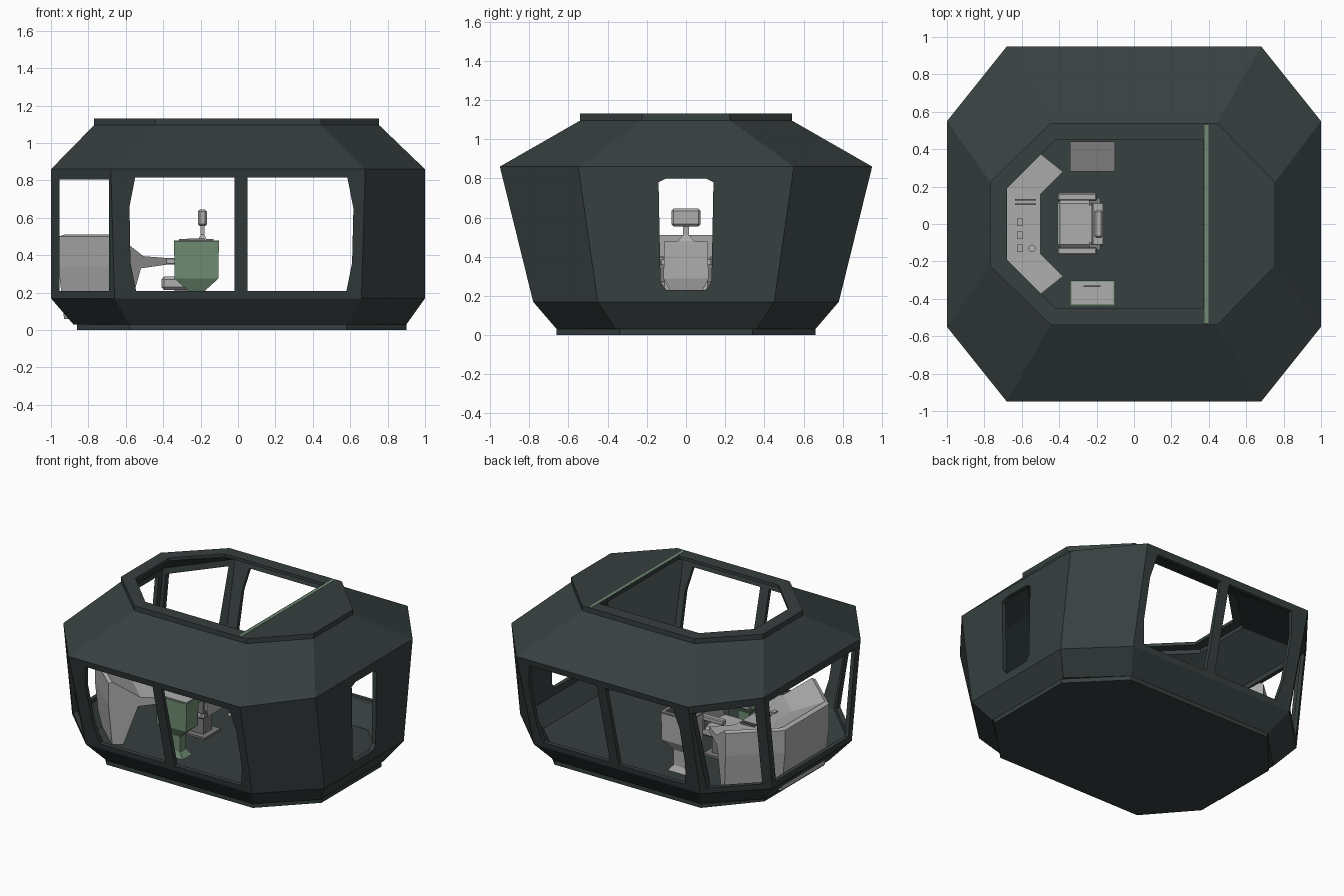
import bpy, bmesh, math
from mathutils import Vector

if "Cube" in bpy.data.objects:
    bpy.data.objects.remove(bpy.data.objects["Cube"])


def mat(name, c):
    m = bpy.data.materials.new(name)
    m.diffuse_color = (*c, 1)
    m.use_nodes = True
    m.node_tree.nodes["Principled BSDF"].inputs["Base Color"].default_value = m.diffuse_color
    return m


DARK = mat("dark slate", (0.038, 0.050, 0.050))
LIGHT = mat("light grey", (0.42, 0.42, 0.42))
MID = mat("mid grey", (0.20, 0.20, 0.20))
GREEN = mat("sage green", (0.16, 0.26, 0.17))


def finish(name, bm, m):
    bmesh.ops.recalc_face_normals(bm, faces=bm.faces[:])
    me = bpy.data.meshes.new(name)
    bm.to_mesh(me)
    bm.free()
    me.materials.append(m)
    ob = bpy.data.objects.new(name, me)
    bpy.context.scene.collection.objects.link(ob)
    return ob


def loft(name, rings, m):
    """Skin a stack of equal-length closed rings and cap both ends."""
    bm = bmesh.new()
    rows = [[bm.verts.new(p) for p in r] for r in rings]
    n = len(rows[0])
    for a, b in zip(rows, rows[1:]):
        for i in range(n):
            bm.faces.new((a[i], a[(i + 1) % n], b[(i + 1) % n], b[i]))
    bm.faces.new(rows[0])
    bm.faces.new(rows[-1])
    return finish(name, bm, m)


def box(name, x, y, z, m, bevel=0):
    ring = lambda h: [(x[0], y[0], h), (x[1], y[0], h), (x[1], y[1], h), (x[0], y[1], h)]
    ob = loft(name, [ring(z[0]), ring(z[1])], m)
    if bevel:
        mod = ob.modifiers.new("bevel", "BEVEL")
        mod.width, mod.segments = bevel, 1
    return ob


def prism(name, pts, axis, lo, hi, m=DARK):
    """Extrude a 2D outline along an axis."""
    put = lambda p, h: p[:axis] + (h,) + p[axis:]
    return loft(name, [[put(p, lo) for p in pts], [put(p, hi) for p in pts]], m)


def octagon(x0, x1, ye, xf, y, z):
    """End faces at x0/x1 with half width ye; side faces at +-y with half width xf."""
    return [(x1, -ye, z), (x1, ye, z), (xf, y, z), (-xf, y, z),
            (x0, ye, z), (x0, -ye, z), (-xf, -y, z), (xf, -y, z)]


# Hollow cabin shell
shell = loft("cabin_shell", [
    octagon(-.88, .90, .36, .58, .66, .03),
    octagon(-1, 1, .45, .66, .78, .17),
    octagon(-1, 1, .55, .68, .95, .86),
    octagon(-.77, .755, .225, .445, .54, 1.095),
    octagon(-.77, .755, .225, .445, .54, 1.13)], DARK)
sol = shell.modifiers.new("thickness", "SOLIDIFY")
sol.thickness, sol.offset = .035, -1

# Openings cut from the shell
R = [(.05, .21), (.58, .21), (.61, .36), (.617, .65), (.585, .815), (.05, .815)]
L = [(-.02, .21), (-.545, .21), (-.575, .36), (-.58, .66), (-.55, .815), (-.02, .815)]
door = [(-.10, .23), (.10, .23), (.13, .27), (.14, .78), (.10, .80), (-.10, .80), (-.14, .78), (-.13, .27)]
hole = [(.37, -.45), (.37, .45), (-.42, .45), (-.68, .19), (-.68, -.19), (-.42, -.45)]
cutters = [
    prism("cut_right_window", R, 1, -2, 2),
    prism("cut_left_window", L, 1, -2, 2),
    prism("cut_corner_window", [(-.955, .21), (-.69, .21), (-.69, .805), (-.955, .805)], 1, -2, 2),
    prism("cut_door_window", door, 0, .5, 1.5),
    prism("cut_end_window", [(-.41, .21), (.41, .21), (.49, .81), (-.49, .81)], 0, -1.5, -.957),
    prism("cut_roof", hole, 2, .95, 1.4)]
for c in cutters:
    c.hide_render = True
    b = shell.modifiers.new("cut", "BOOLEAN")
    b.object, b.operation, b.solver = c, "DIFFERENCE", "EXACT"
dg = bpy.context.evaluated_depsgraph_get()
me = bpy.data.meshes.new_from_object(shell.evaluated_get(dg))
shell.modifiers.clear()
shell.data = me
for c in cutters:
    bpy.data.objects.remove(c)

# Base plate and green roof strip
loft("base_plate", [octagon(-.86, .90, .34, .58, .66, z) for z in (0, .045)], DARK)
box("roof_strip", (.378, .398), (-.53, .53), (1.10, 1.1315), GREEN)

# Wrap-around console: one profile swept along a C-shaped plan
prof = [(.50, .35), (.50, .385), (.70, .395), (.80, .445), (.93, .51), (.96, .50),
        (.96, .34), (.93, .06), (.84, .06), (.72, .33)]


def plan(d, k):
    t = (d - .5) / .46
    end, cor = (-.38 - .29 * t, .28 + .23 * t), (-d, .16 + .09 * t)
    x, y = end if k in (0, 3) else cor
    return x, (y if k < 2 else -y)


loft("control_console", [[(*plan(d, k), z) for d, z in prof] for k in range(4)], LIGHT)

# Console controls
for i, y in enumerate((.01, -.06, -.13)):
    box(f"console_button_{i}", (-.625, -.595), (y - .02, y + .02), (.385, .40), LIGHT)
for i, y in enumerate((.105, .13)):
    box(f"console_slider_{i}", (-.635, -.525), (y - .004, y + .004), (.385, .40), MID)
dial = [(-.545 + .02 * math.cos(a * math.pi / 6), -.13 + .02 * math.sin(a * math.pi / 6)) for a in range(12)]
prism("console_dial", dial, 2, .38, .397, LIGHT)

# Operator chair
box("seat_cushion", (-.41, -.19), (-.125, .125), (.215, .285), LIGHT, .015)
loft("seat_back", [
    [(-.24, -.085, .24), (-.18, -.085, .23), (-.18, .085, .23), (-.24, .085, .24)],
    [(-.23, -.115, .29), (-.165, -.115, .29), (-.165, .115, .29), (-.23, .115, .29)],
    [(-.22, -.11, .48), (-.165, -.11, .48), (-.165, .11, .48), (-.22, .11, .48)]], LIGHT)
loft("headrest_neck", [
    [(-.19 + sx * w, sy * w * 1.6, z) for sx, sy in ((-1, -1), (1, -1), (1, 1), (-1, 1))]
    for w, z in ((.025, .48), (.01, .51), (.01, .56))], LIGHT)
box("headrest", (-.215, -.165), (-.075, .075), (.555, .645), LIGHT, .012)
for s in (-1, 1):
    ys = sorted((s * .125, s * .165))
    box("armrest", (-.41, -.20), ys, (.35, .385), LIGHT, .006)
    box("armrest_bracket", (-.24, -.18), sorted((s * .10, s * .14)), (.27, .36), MID)
box("seat_pedestal", (-.34, -.24), (-.05, .05), (.06, .22), MID)
box("seat_foot", (-.38, -.20), (-.09, .09), (.05, .075), MID)


# Side cabinets on flared pedestals
def cabinet(name, yc, m):
    rect = lambda a, b, z: [(-.222 - a, yc - b, z), (-.222 + a, yc - b, z),
                            (-.222 + a, yc + b, z), (-.222 - a, yc + b, z)]
    loft(name, [rect(.09, .06, .05), rect(.045, .035, .10), rect(.045, .035, .21),
                rect(.117, .067, .275), rect(.12, .068, .475)], m)


cabinet("front_cabinet", -.37, GREEN)
box("front_cabinet_lid", (-.335, -.11), (-.428, -.308), (.47, .48), LIGHT)
box("lid_handle", (-.27, -.18), (-.338, -.328), (.478, .49), MID)
cabinet("rear_cabinet", .36, LIGHT)
box("vent_frame", (-.342, -.102), (.28, .44), (.47, .48), MID)
for i in range(6):
    y = .31 + i * .02
    box(f"vent_slat_{i}", (-.315, -.13), (y - .005, y + .005), (.478, .486), MID)
